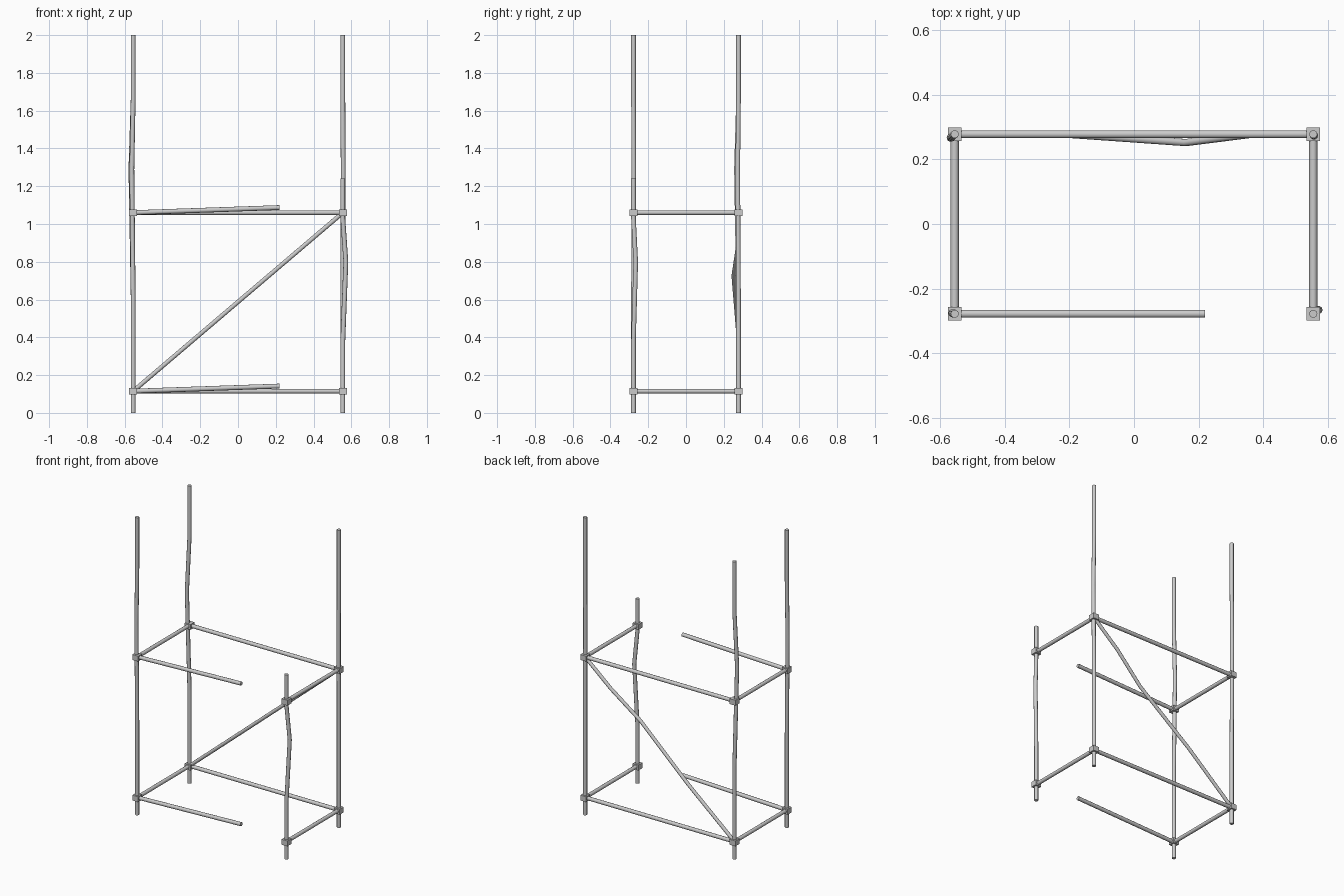
import bpy, bmesh
from math import cos, sin, pi
from mathutils import Vector, Matrix

if "Cube" in bpy.data.objects:
    bpy.data.objects.remove(bpy.data.objects["Cube"])

X, Y = 0.555, 0.278
LOW, HIGH = 0.115, 1.06
SIDES = 10


def finish(name, bm):
    bmesh.ops.recalc_face_normals(bm, faces=bm.faces)
    mesh = bpy.data.meshes.new(name)
    bm.to_mesh(mesh)
    bm.free()
    ob = bpy.data.objects.new(name, mesh)
    bpy.context.collection.objects.link(ob)
    return ob


def tube(name, a, b, radius=0.0127, bend=None):
    """Capped pipe from a to b; bend dents it sideways past the middle."""
    a, b = Vector(a), Vector(b)
    off = Vector(bend or (0, 0, 0))
    stations = [(0, 0), (0.31, 0), (0.645, 1), (0.83, 0), (1, 0)] if bend else [(0, 0), (1, 0)]
    axis = (b - a).normalized()
    side = axis.cross(Vector((0, 1, 0) if abs(axis.y) < 0.9 else (0, 0, 1))).normalized()
    other = axis.cross(side)
    bm = bmesh.new()
    rings = []
    for t, k in stations:
        c = a.lerp(b, t) + off * k
        rings.append([bm.verts.new(c + radius * (side * cos(2 * pi * i / SIDES) + other * sin(2 * pi * i / SIDES)))
                      for i in range(SIDES)])
    for r, s in zip(rings, rings[1:]):
        for i in range(SIDES):
            j = (i + 1) % SIDES
            bm.faces.new((r[i], r[j], s[j], s[i]))
    bm.faces.new(rings[0])
    bm.faces.new(rings[-1])
    ob = finish(name, bm)
    bpy.ops.object.select_all(action='DESELECT')
    ob.select_set(True)
    bpy.context.view_layer.objects.active = ob
    bpy.ops.object.shade_smooth_by_angle(angle=0.7)
    return ob


# Upright posts, dented; the front right one is snapped short
posts = [("front_left", -X, -Y, 2.0, (-0.007, 0.002, 0)),
         ("front_right", X, -Y, 1.24, (0.016, 0.012, 0)),
         ("back_left", -X, Y, 2.0, (-0.012, -0.011, 0)),
         ("back_right", X, Y, 2.0, (0.002, -0.004, 0))]
for name, x, y, top, bend in posts:
    tube(name + "_post", (x, y, 0), (x, y, top), bend=bend)

for level, z in (("lower", LOW), ("upper", HIGH)):
    # Ledgers and cross bars; the front ledger is broken off and lifted
    tube(level + "_back_ledger", (-X, Y, z), (X, Y, z))
    tube(level + "_broken_front_ledger", (-X, -Y, z), (0.22, -Y, z + 0.027))
    for side, x in (("left", -X), ("right", X)):
        tube(f"{level}_{side}_cross_bar", (x, -Y, z), (x, Y, z))
    # Coupler blocks at the joints
    for name, x, y, _, _ in posts:
        bm = bmesh.new()
        bmesh.ops.create_cube(bm, size=1, matrix=Matrix.Translation((x, y, z)) @ Matrix.Diagonal((0.043, 0.043, 0.036, 1)))
        finish(f"{level}_{name}_coupler", bm)

# Bowed diagonal brace across the back
tube("diagonal_brace", (-X, Y, LOW), (X, Y, HIGH), 0.0115, (0, -0.026, 0))
